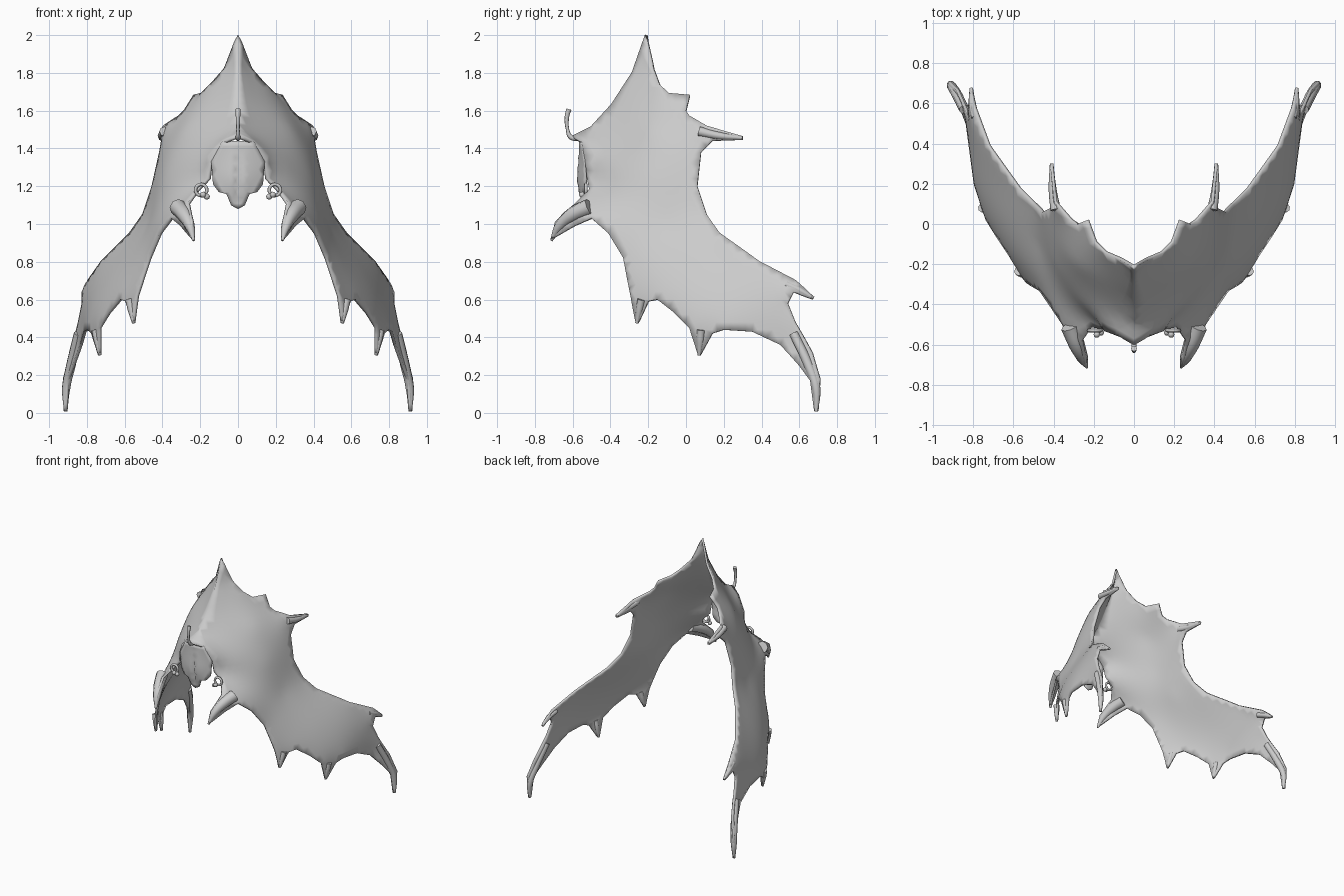
import bpy, bmesh, math
from mathutils import Vector
from mathutils.geometry import delaunay_2d_cdt, intersect_point_tri_2d

cube = bpy.data.objects.get("Cube")
if cube:
    bpy.data.objects.remove(cube, do_unlink=True)

grey = bpy.data.materials.new("plain grey")
grey.use_nodes = True
tone = (0.6, 0.6, 0.6, 1)
grey.diffuse_color = tone
grey.node_tree.nodes["Principled BSDF"].inputs["Base Color"].default_value = tone


def finish(obj, mirrored=True, thickness=0.0, angle=50):
    """Colour, smooth, mirror and thicken a part."""
    obj.data.materials.append(grey)
    if obj.type == 'MESH':
        bpy.ops.object.select_all(action='DESELECT')
        obj.select_set(True)
        bpy.context.view_layer.objects.active = obj
        bpy.ops.object.shade_smooth_by_angle(angle=math.radians(angle))
    if mirrored:
        mirror = obj.modifiers.new("mirror", 'MIRROR')
        mirror.merge_threshold = 0.002
    if thickness:
        solid = obj.modifiers.new("thickness", 'SOLIDIFY')
        solid.thickness = thickness
        solid.offset = 0
    return obj


def solve(rows):
    """Gaussian elimination on an augmented matrix."""
    n = len(rows)
    for i in range(n):
        best = max(range(i, n), key=lambda r: abs(rows[r][i]))
        rows[i], rows[best] = rows[best], rows[i]
        for r in range(i + 1, n):
            f = rows[r][i] / rows[i][i]
            if f:
                for c in range(i, n + 1):
                    rows[r][c] -= f * rows[i][c]
    out = [0.0] * n
    for i in reversed(range(n)):
        rest = sum(rows[i][c] * out[c] for c in range(i + 1, n))
        out[i] = (rows[i][n] - rest) / rows[i][i]
    return out


def smooth_height(points):
    """Smooth function of (y, z) passing through all (y, z, x) points."""
    sites = [Vector(p[:2]) for p in points]
    kernel = lambda a, b: (a - b).length ** 1.5
    rows = [[kernel(a, b) for b in sites] + [1, a.x, a.y, p[2]]
            for a, p in zip(sites, points)]
    rows.append([1] * len(sites) + [0] * 4)
    rows.append([a.x for a in sites] + [0] * 4)
    rows.append([a.y for a in sites] + [0] * 4)
    w = solve(rows)

    def height(q):
        total = sum(k * kernel(q, s) for k, s in zip(w, sites))
        return total + w[-3] + w[-2] * q.x + w[-1] * q.y
    return height


def inside(q, loop):
    hit = False
    for a, b in zip(loop, loop[1:] + loop[:1]):
        if (a.y > q.y) != (b.y > q.y):
            if q.x < a.x + (q.y - a.y) * (b.x - a.x) / (b.y - a.y):
                hit = not hit
    return hit


def sheet(name, outline, inner, step, place):
    """Fill a flat outline with a fine mesh and bend it by a smooth height."""
    height = smooth_height(outline + inner)
    loop = []
    for p, q in zip(outline, outline[1:] + outline[:1]):
        a, b = Vector(p), Vector(q)
        parts = max(1, round((b - a).length / step))
        loop += [a.lerp(b, i / parts) for i in range(parts)]
    flat = [v.xy for v in loop]
    depth = [v.z for v in loop]
    edge_count = len(flat)
    cells = [Vector((i * step + (j % 2) * step / 2, j * step))
             for i in range(-40, 41) for j in range(0, 60)]
    grid = [q for q in cells if inside(q, flat)
            and min((q - e).length for e in flat) > step * 0.45]
    depth += [height(q) for q in grid]
    ring = [list(range(edge_count))]
    points, _, faces, origin, *_ = delaunay_2d_cdt(flat + grid, [], ring, 1, 1e-5)
    mesh = bpy.data.meshes.new(name)
    coords = [place(p.x, p.y, max(0, depth[o[0]] if o else height(p)))
              for p, o in zip(points, origin)]
    mesh.from_pydata(coords, [], faces)
    bm = bmesh.new()
    bm.from_mesh(mesh)
    bmesh.ops.recalc_face_normals(bm, faces=bm.faces)
    bm.to_mesh(mesh)
    bm.free()
    obj = bpy.data.objects.new(name, mesh)
    bpy.context.collection.objects.link(obj)
    return obj


def horn(name, path, radii, mirrored=True):
    """Rounded tapering spike along a path of (x, y, z) points."""
    curve = bpy.data.curves.new(name, 'CURVE')
    curve.dimensions = '3D'
    curve.bevel_depth = 1
    curve.bevel_resolution = 2
    curve.resolution_u = 4
    curve.use_fill_caps = True
    spline = curve.splines.new('BEZIER')
    spline.bezier_points.add(len(path) - 1)
    for point, co, r in zip(spline.bezier_points, path, radii):
        point.co, point.radius = co, r
        point.handle_left_type = point.handle_right_type = 'AUTO'
    obj = bpy.data.objects.new(name, curve)
    bpy.context.collection.objects.link(obj)
    return finish(obj, mirrored)


# Cloak half: outline runs along (y, z, x)
ridge = [(-.6, 1.46, 0), (-.5, 1.51, 0), (-.39, 1.63, 0), (-.28, 1.8, 0), (-.21, 2, 0)]
back_edge = [(-.17, 1.82, .07), (-.14, 1.74, .14), (-.09, 1.69, .19), (.02, 1.68, .23),
             (0, 1.6, .28), (.02, 1.57, .31), (.11, 1.52, .39), (.3, 1.465, .41),
             (.3, 1.445, .41), (.14, 1.44, .4), (.08, 1.38, .41), (.06, 1.2, .45),
             (.11, 1.05, .5), (.18, .95, .57), (.39, .8, .72), (.58, .7, .79),
             (.67, .62, .81), (.67, .6, .81), (.57, .64, .82), (.54, .58, .82)]
lower_edge = [(.58, .48, .84), (.67, .32, .88), (.71, .18, .92), (.7, .01, .915),
              (.68, .01, .91), (.66, .17, .9), (.6, .25, .87), (.5, .36, .83),
              (.35, .43, .81), (.2, .44, .79), (.14, .42, .77), (.08, .31, .735),
              (.065, .31, .73), (.02, .45, .73), (-.06, .53, .68), (-.15, .6, .62),
              (-.2, .59, .59), (-.25, .48, .555), (-.265, .48, .55), (-.29, .62, .53),
              (-.33, .82, .465), (-.41, .95, .41), (-.5, 1.03, .35)]
front_edge = [(-.59, .99, .3), (-.71, .92, .24), (-.69, 1.01, .24), (-.58, 1.11, .26),
              (-.51, 1.18, .21), (-.52, 1.24, .15), (-.53, 1.33, .14), (-.55, 1.43, .08)]
belly = [(-.2, 1.5, .27), (-.2, 1.25, .38), (-.4, 1.3, .24), (-.1, 1.0, .47),
         (-.2, .8, .53), (.05, .72, .66), (.3, .62, .77)]
cloak = sheet("cloak", ridge + back_edge + lower_edge + front_edge, belly, 0.04,
              lambda y, z, x: (x, y, z))
finish(cloak, thickness=0.016)

# Front plate half: outline runs along (x, z, forward depth)
plate_edge = [(0, 1.44, .56), (.08, 1.44, .55), (.14, 1.33, .53), (.13, 1.21, .53),
              (.1, 1.17, .54), (.06, 1.16, .55), (.035, 1.1, .54), (0, 1.08, .54)]
plate = sheet("front_plate", plate_edge, [(0, 1.22, .575), (.06, 1.25, .56)], 0.03,
              lambda x, z, d: (x, -d, z))
finish(plate, thickness=0.012)

# Rounded spikes around the rim
horn("back_spike", [(.39, .07, 1.49), (.405, .17, 1.468), (.41, .3, 1.455)], [.026, .02, .009])
horn("side_spike", [(.79, .53, .68), (.805, .6, .65), (.81, .675, .607)], [.02, .018, .009])
horn("wing_tip", [(.845, .57, .42), (.885, .65, .25), (.91, .69, .13), (.912, .69, .008)],
     [.025, .026, .023, .01])
horn("lower_spike", [(.755, .08, .44), (.745, .077, .39), (.732, .07, .305)], [.022, .022, .009])
horn("middle_spike", [(.575, -.235, .6), (.565, -.245, .55), (.552, -.26, .475)], [.022, .02, .009])
horn("front_claw", [(.32, -.51, 1.09), (.285, -.6, 1.05), (.255, -.67, .99), (.235, -.713, .912)],
     [.045, .04, .028, .007])

# Upright hook above the brow
horn("brow_hook", [(0, -.56, 1.45), (0, -.61, 1.46), (0, -.627, 1.5), (0, -.63, 1.57),
                   (0, -.62, 1.608)], [.012, .013, .009, .012, .014], False)

# Clasp rings and studs beside the plate
bpy.ops.mesh.primitive_torus_add(major_segments=20, minor_segments=8, major_radius=0.03,
                                 minor_radius=0.009, location=(.195, -.53, 1.18),
                                 rotation=(math.pi / 2, 0, 0))
for stud in ((.165, -.54, 1.145), (.185, -.55, 1.155)):
    centre = bpy.context.object if stud[0] < .17 else None
    if centre:
        centre.name = "clasp_ring"
        bpy.ops.object.transform_apply(location=True, rotation=True)
        finish(centre)
    bpy.ops.mesh.primitive_uv_sphere_add(segments=12, ring_count=8, radius=0.016, location=stud)
    bpy.ops.object.transform_apply(location=True)
    bpy.context.object.name = "clasp_stud"
    finish(bpy.context.object)
